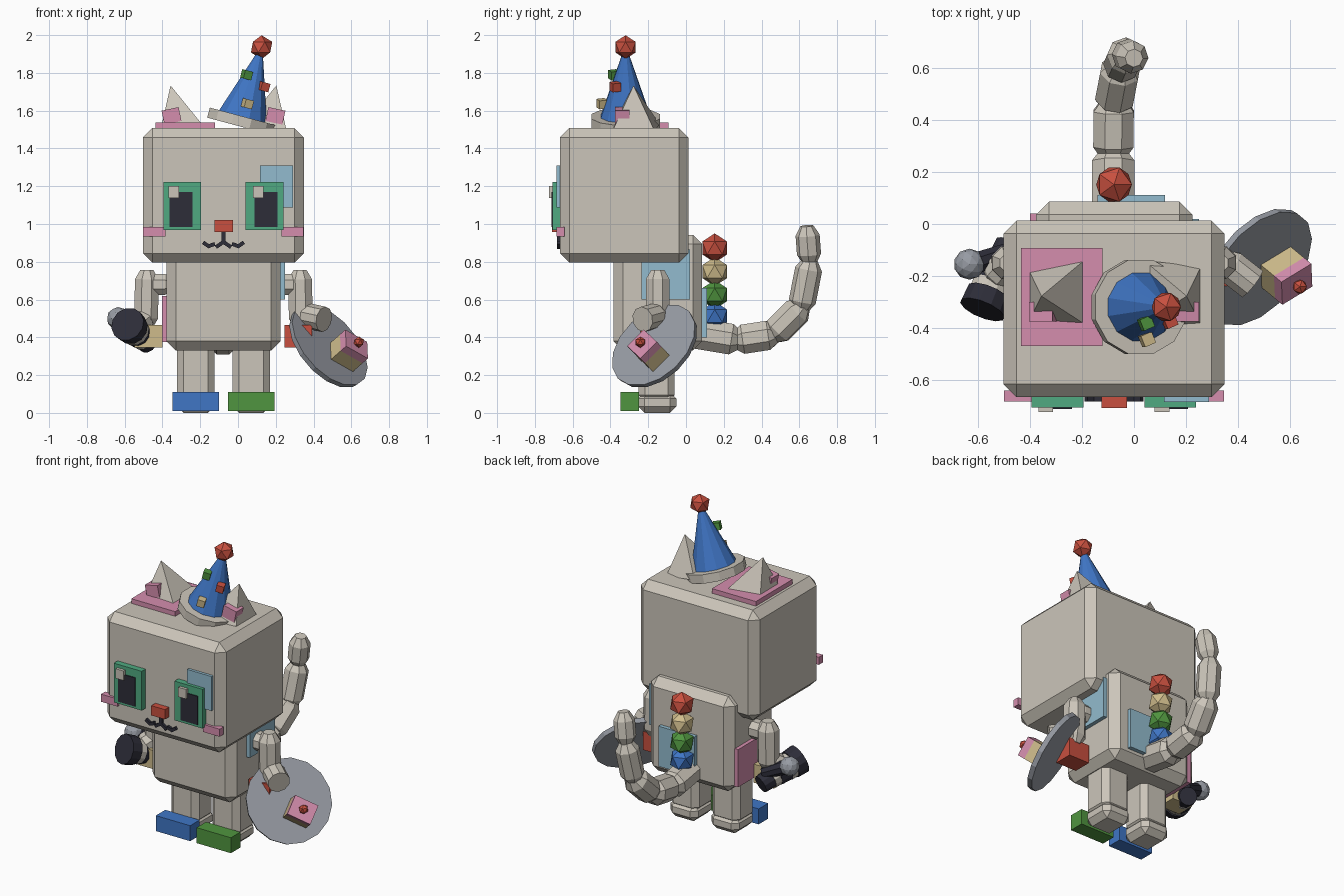
import bpy, bmesh, math
from mathutils import Vector, Matrix

if "Cube" in bpy.data.objects:
    bpy.data.objects.remove(bpy.data.objects["Cube"])

COLORS = {
    "beige": (0.60, 0.56, 0.49), "pink": (0.66, 0.27, 0.42),
    "eye_green": (0.08, 0.40, 0.22), "green": (0.08, 0.30, 0.05),
    "blue": (0.05, 0.18, 0.56), "sky_blue": (0.29, 0.50, 0.62),
    "red": (0.58, 0.08, 0.05), "black": (0.026, 0.026, 0.04),
    "tan": (0.62, 0.50, 0.26), "grey": (0.31, 0.33, 0.37)}
MATS = {}
for cname, rgb in COLORS.items():
    MATS[cname] = bpy.data.materials.new(cname)
    MATS[cname].diffuse_color = (*rgb, 1)

MID = -0.077                      # symmetry plane of the figure


def flip(x):
    return 2 * MID - x


def add(name, bm, color, matrix=None):
    if matrix is not None:
        bm.transform(matrix)
    bmesh.ops.recalc_face_normals(bm, faces=bm.faces)
    me = bpy.data.meshes.new(name)
    bm.to_mesh(me)
    bm.free()
    me.materials.append(MATS[color])
    ob = bpy.data.objects.new(name, me)
    bpy.context.collection.objects.link(ob)
    return ob


def box(name, color, xr, yr, zr, bevel=0, rot=None):
    """Box from axis ranges, optionally chamfered or turned about its centre."""
    bm = bmesh.new()
    bmesh.ops.create_cube(bm, size=1)
    size = [abs(r[1] - r[0]) for r in (xr, yr, zr)]
    mid = Vector([(r[0] + r[1]) / 2 for r in (xr, yr, zr)])
    bm.transform(Matrix.Diagonal((*size, 1)))
    if bevel:
        bmesh.ops.bevel(bm, geom=bm.edges[:], offset=bevel, segments=1, affect='EDGES')
    return add(name, bm, color, Matrix.Translation(mid) @ (rot or Matrix()))


def ball(name, color, c, r, sub=1):
    bm = bmesh.new()
    bmesh.ops.create_icosphere(bm, subdivisions=sub, radius=r)
    return add(name, bm, color, Matrix.Translation(c))


def lathe(name, color, a, b, rings, sides):
    """Rings of (distance from a, radius) around the axis a to b, capped."""
    a, b = Vector(a), Vector(b)
    bm = bmesh.new()
    loops = []
    for d, r in rings:
        loops.append([bm.verts.new((r * math.cos(t), r * math.sin(t), d))
                      for t in [(i + 0.5) * math.tau / sides for i in range(sides)]])
    for lo, hi in zip(loops, loops[1:]):
        for i in range(sides):
            j = (i + 1) % sides
            bm.faces.new((lo[i], lo[j], hi[j], hi[i]))
    bm.faces.new(loops[0][::-1])
    bm.faces.new(loops[-1])
    rot = (b - a).to_track_quat('Z', 'Y').to_matrix().to_4x4()
    return add(name, bm, color, Matrix.Translation(a) @ rot)


def capsule(name, a, b, r, sides=8):
    n = (Vector(b) - Vector(a)).length
    e = min(0.05, n / 3)
    return lathe(name, "beige", a, b, [(0, r * .55), (e, r), (n - e, r), (n, r * .55)], sides)


# Head and body
box("head", "beige", (-.503, .349), (-.668, .013), (.795, 1.508), .05)
box("body", "beige", (-.378, .225), (-.384, .086), (.33, .943), .05)

# Eyes, cheeks, nose
for side, x, px in (("left", -.295, -.301), ("right", .14, .148)):
    box(side + "_eye", "eye_green", (x - .1, x + .1), (-.707, -.65), (.968, 1.222))
    box(side + "_pupil", "black", (px - .061, px + .061), (-.713, -.68), (.984, 1.17))
    box(side + "_eye_glint", "beige", (px - .068, px - .012), (-.726, -.68), (1.138, 1.2))
for side, s in (("left", -1), ("right", 1)):
    x = MID + s * .366
    box(side + "_cheek", "pink", (x - .059, x + .059), (-.685, -.643), (.935, .984))
box("nose", "red", (-.125, -.027), (-.71, -.65), (.957, 1.02))

# Mouth strokes
box("mouth_stem", "black", (MID - .01, MID + .01), (-.684, -.65), (.9, .96))
for s in (-1, 1):
    for p, q in (((0, .905), (.036, .88)), ((.05, .893), (.08, .882)), ((.078, .882), (.104, .9))):
        mx, mz = MID + s * (p[0] + q[0]) / 2, (p[1] + q[1]) / 2
        h = math.hypot(q[0] - p[0], q[1] - p[1]) / 2 + .005
        ang = math.atan2(q[1] - p[1], s * (q[0] - p[0]))
        box("mouth_stroke", "black", (mx - h, mx + h), (-.684, -.65), (mz - .01, mz + .01),
            rot=Matrix.Rotation(-ang, 4, 'Y'))

# Patches
box("face_patch", "sky_blue", (.116, .29), (-.686, -.65), (1.087, 1.31))
box("side_patch_right", "sky_blue", (.2, .25), (-.235, .02), (.6, .865))
box("side_patch_left", "pink", (-.402, -.36), (-.2, .04), (.376, .62))
box("back_patch", "sky_blue", (-.14, .12), (.06, .112), (.40, .66))
box("ear_patch", "pink", (-.436, -.121), (-.47, -.092), (1.49, 1.538))

# Ears: leaning pyramids with a pink inner block
for side, s in (("left", -1), ("right", 1)):
    bm = bmesh.new()
    base = [bm.verts.new((MID + s * x, y, z)) for x, y, z in
            ((.335, -.39, 1.49), (.115, -.385, 1.53), (.115, -.14, 1.53), (.335, -.165, 1.49))]
    tip = bm.verts.new((MID + s * .28, -.278, 1.733))
    bm.faces.new(base)
    for i in range(4):
        bm.faces.new((base[i], base[(i + 1) % 4], tip))
    add(side + "_ear", bm, "beige")
    x = MID + s * .275
    box(side + "_inner_ear", "pink", (x - .046, x + .046), (-.376, -.30), (1.535, 1.61),
        rot=Matrix.Rotation(math.radians(12 * s), 4, 'Y'))

# Party hat
hat = Vector((.02, -.32, 1.545))
up = Vector((math.sin(math.radians(15)), 0, math.cos(math.radians(15))))
lathe("hat_brim", "beige", hat - up * .03, hat + up, [(0, .188), (.055, .188)], 12)
lathe("hat_cone", "blue", hat, hat + up, [(.01, .14), (.385, .012)], 12)
ball("hat_pompom", "red", hat + up * .405, .063)
tilt = Matrix.Rotation(math.radians(15), 4, 'Y') @ Matrix.Rotation(.4, 4, 'Z')
for c, p in (("green", (.046, -.382, 1.79)), ("red", (.137, -.375, 1.727)), ("tan", (.05, -.445, 1.637))):
    box("hat_confetti_" + c, c, *[(v - .023, v + .023) for v in p], rot=tilt)

# Legs and toe blocks
for side, s, c in (("left", -1, "blue"), ("right", 1, "green")):
    x = MID + s * .147
    box(side + "_leg", "beige", (x - .1, x + .1), (-.252, -.06), (.06, .42), .035)
    box(side + "_foot", "beige", (x - .1, x + .1), (-.255, -.05), (0, .11), .035)
    x = MID + s * .146
    box(side + "_toe", c, (x - .123, x + .123), (-.347, -.25), (.01, .11))

# Arms and cuff blocks
for side, s, c in (("left", -1, "tan"), ("right", 1, "red")):
    def at(x, y, z):
        return (MID + s * x, y, z)
    capsule(side + "_shoulder", at(.26, -.15, .68), at(.42, -.15, .68), .06)
    capsule(side + "_upper_arm", at(.405, -.15, .757), at(.41, -.15, .45), .068)
    xs = sorted((MID + s * .322, MID + s * .47))
    box(side + "_cuff", c, xs, (-.24, -.12), (.345, .465))
lathe("right_forearm", "beige", (.34, -.14, .52), (.455, -.23, .495),
      [(0, .05), (.04, .068), (.148, .068)], 10)
capsule("left_forearm", (-.48, -.14, .51), (-.55, -.22, .45), .065)

# Serving plate with a small cake
n = Vector((.64, -.53, .56)).normalized()
plate = Vector((.48, -.167, .355))
lathe("plate", "grey", plate - n * .02, plate + n, [(0, .255), (.03, .26)], 16)
u = Vector((-.03, .7, .7))
u = (u - n * u.dot(n)).normalized()
v = u.cross(n)
frame = Matrix((v, u, n)).transposed().to_4x4()
foot = plate + Vector((.062, .006, -.066))


def cake_box(name, color, lo, hi):
    c = foot + n * (lo + hi) / 2
    h = (hi - lo) / 2
    box(name, color, (c.x - .075, c.x + .075), (c.y - .062, c.y + .062), (c.z - h, c.z + h), rot=frame)


cake_box("cake_sponge", "tan", 0, .09)
cake_box("cake_icing", "pink", .09, .135)
ball("cake_cherry", "red", foot + n * .153, .03)

# Banded spyglass with a ball-ended rod
front, back = Vector((-.585, -.33, .47)), Vector((-.47, -.05, .36))
axis = (back - front).normalized()
for name, c, d0, d1, r0, r1 in (
        ("spyglass_rim", "black", 0, .07, .092, .088),
        ("spyglass_front_band", "beige", .07, .11, .08, .08),
        ("spyglass_barrel", "black", .11, .18, .078, .07),
        ("spyglass_rear_band", "beige", .18, .22, .066, .064),
        ("spyglass_eyepiece", "black", .22, .29, .06, .055)):
    lathe(name, c, front + axis * d0, back + axis, [(0, r0), (d1 - d0, r1)], 12)
lathe("rod", "black", (-.62, -.155, .495), (-.47, -.10, .43), [(0, .045), (.16, .035)], 8)
ball("rod_ball", "grey", (-.635, -.155, .5), .06, 2)

# Tail
path = [(-.08, .03, .425), (-.08, .27, .385), (-.078, .465, .415),
        (-.05, .61, .56), (-.03, .655, .79), (0, .64, .99)]
for i, r in enumerate((.088, .084, .08, .072, .064)):
    a, b = Vector(path[i]), Vector(path[i + 1])
    d = (b - a).normalized() * (.02 if i < 4 else 0)
    capsule("tail_segment", a - d, b + d, r)

# Beads down the back
for c, z in (("red", .873), ("tan", .748), ("green", .626), ("blue", .513)):
    ball("back_bead_" + c, c, (MID, .152, z), .077)

for m in bpy.data.materials:
    if m.users and not m.is_grease_pencil:
        m.use_nodes = True
        m.node_tree.nodes["Principled BSDF"].inputs["Base Color"].default_value = m.diffuse_color
